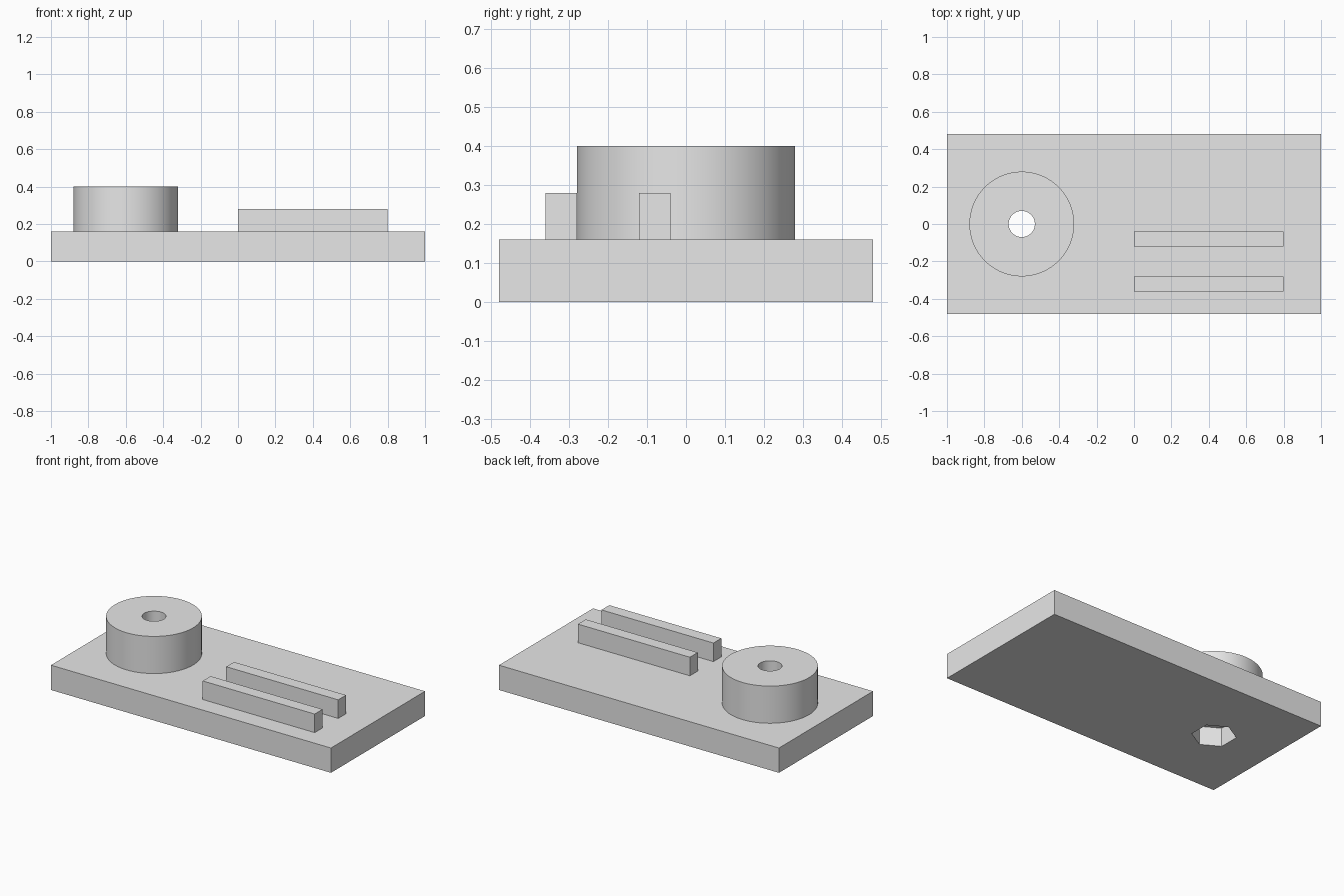
import bpy
import math

if "Cube" in bpy.data.objects:
    bpy.data.objects.remove(bpy.data.objects["Cube"])

grey = bpy.data.materials.new("light_grey")
grey.diffuse_color = (0.8, 0.8, 0.8, 1)
grey.use_nodes = True
grey.node_tree.nodes["Principled BSDF"].inputs["Base Color"].default_value = grey.diffuse_color

BOSS_X = -0.6
PLATE_TOP = 0.16


def finish(obj, name):
    obj.name = name
    obj.data.materials.append(grey)
    return obj


def box(name, x0, x1, y0, y1, z0, z1):
    bpy.ops.mesh.primitive_cube_add(
        size=1, location=((x0 + x1) / 2, (y0 + y1) / 2, (z0 + z1) / 2))
    obj = bpy.context.object
    obj.scale = (x1 - x0, y1 - y0, z1 - z0)
    bpy.ops.object.transform_apply(location=False, rotation=False, scale=True)
    return finish(obj, name)


def prism(name, radius, z0, z1, sides, turn=0):
    bpy.ops.mesh.primitive_cylinder_add(
        vertices=sides, radius=radius, depth=z1 - z0,
        location=(BOSS_X, 0, (z0 + z1) / 2), rotation=(0, 0, turn))
    return finish(bpy.context.object, name)


def cut(target, cutter):
    mod = target.modifiers.new("cut_" + cutter.name, 'BOOLEAN')
    mod.operation = 'DIFFERENCE'
    mod.solver = 'EXACT'
    mod.object = cutter
    bpy.context.view_layer.objects.active = target
    bpy.ops.object.modifier_apply(modifier=mod.name)


# Base plate and round boss
plate = box("base_plate", -1, 1, -0.48, 0.48, 0, PLATE_TOP)
boss = prism("boss", 0.28, PLATE_TOP, 0.4, 96)

# Screw bore through both, hexagonal nut pocket from below
bore = prism("bore_cutter", 0.07, -0.1, 0.5, 64)
pocket = prism("nut_pocket_cutter", 0.13, -0.1, 0.12, 6)  # points along y
cut(plate, pocket)
cut(plate, bore)
cut(boss, bore)
for cutter in (bore, pocket):
    bpy.data.objects.remove(cutter, do_unlink=True)

# Two parallel ribs
for i, y in enumerate((-0.36, -0.12)):
    box(f"rib_{i + 1}", 0, 0.8, y, y + 0.08, PLATE_TOP, 0.28)

# Smooth the round walls, keep edges sharp
for obj in (plate, boss):
    bpy.ops.object.select_all(action='DESELECT')
    obj.select_set(True)
    bpy.context.view_layer.objects.active = obj
    bpy.ops.object.shade_smooth_by_angle(angle=math.radians(30))
